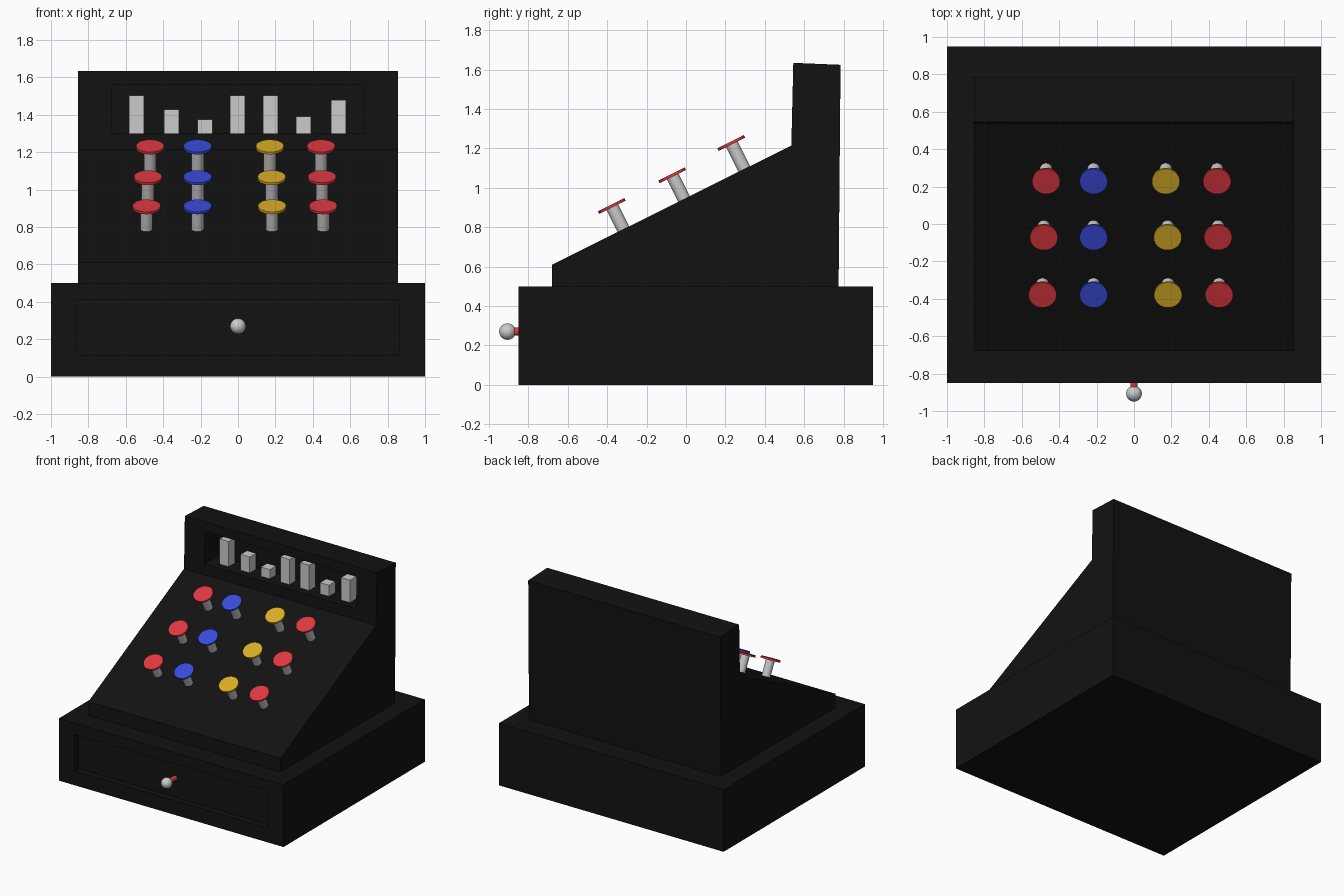
import bpy, bmesh, math
from mathutils import Vector

if "Cube" in bpy.data.objects:
    bpy.data.objects.remove(bpy.data.objects["Cube"])


def material(name, rgb):
    m = bpy.data.materials.new(name)
    m.diffuse_color = (*rgb, 1)
    m.use_nodes = True
    m.node_tree.nodes["Principled BSDF"].inputs["Base Color"].default_value = m.diffuse_color
    return m


BLACK = material("black", (0.006, 0.006, 0.006))
RED = material("red", (0.72, 0.04, 0.05))
BLUE = material("blue", (0.04, 0.07, 0.70))
YELLOW = material("yellow", (0.70, 0.42, 0.02))


def finish(name, bm, mat=None):
    bmesh.ops.recalc_face_normals(bm, faces=bm.faces)
    me = bpy.data.meshes.new(name)
    bm.to_mesh(me)
    bm.free()
    ob = bpy.data.objects.new(name, me)
    bpy.context.collection.objects.link(ob)
    if mat:
        me.materials.append(mat)
    return ob


def prism(name, profile, x0, x1, mat=None):
    """Extrude a closed (y, z) profile from x0 to x1."""
    bm = bmesh.new()
    face = bm.faces.new([bm.verts.new((x0, y, z)) for y, z in profile])
    ext = bmesh.ops.extrude_face_region(bm, geom=[face])["geom"]
    bmesh.ops.translate(bm, vec=(x1 - x0, 0, 0),
                        verts=[g for g in ext if isinstance(g, bmesh.types.BMVert)])
    return finish(name, bm, mat)


def box(name, x, y, z, mat=None):
    return prism(name, [(y[0], z[0]), (y[1], z[0]), (y[1], z[1]), (y[0], z[1])], *x, mat)


def smooth(ob):
    bpy.ops.object.select_all(action='DESELECT')
    ob.select_set(True)
    bpy.context.view_layer.objects.active = ob
    bpy.ops.object.shade_smooth_by_angle(angle=math.radians(35))


def rod(name, start, end, radius, mat=None):
    start, end = Vector(start), Vector(end)
    axis = end - start
    bm = bmesh.new()
    bmesh.ops.create_cone(bm, cap_ends=True, segments=32, radius1=radius,
                          radius2=radius, depth=axis.length)
    ob = finish(name, bm, mat)
    ob.location = (start + end) / 2
    ob.rotation_euler = Vector((0, 0, 1)).rotation_difference(axis).to_euler()
    smooth(ob)
    return ob


def carve(ob, cutter):
    """Cut a recess, then discard the cutter."""
    mod = ob.modifiers.new("recess", 'BOOLEAN')
    mod.operation = 'DIFFERENCE'
    mod.object = cutter
    cutter.hide_render = True
    bpy.context.view_layer.objects.active = ob
    bpy.ops.object.modifier_apply(modifier=mod.name)
    bpy.data.objects.remove(cutter)


# base with recessed drawer front
base = box("base", (-1, 1), (-0.85, 0.95), (0, 0.5), BLACK)
carve(base, box("drawer_cutter", (-0.86, 0.86), (-1, -0.80), (0.115, 0.41), BLACK))

# sloped body with display window
body = prism("body", [(-0.68, 0.49), (-0.68, 0.61), (0.535, 1.215), (0.545, 1.635),
                      (0.785, 1.625), (0.775, 0.49)], -0.855, 0.855, BLACK)
carve(body, box("window_cutter", (-0.675, 0.675), (0.4, 0.71), (1.3, 1.56), BLACK))

# drawer knob
rod("drawer_knob_stem", (0, -0.79, 0.27), (0, -0.9, 0.27), 0.02, RED)
bm = bmesh.new()
bmesh.ops.create_uvsphere(bm, u_segments=32, v_segments=16, radius=0.042)
knob = finish("drawer_knob", bm)
knob.location = (0, -0.907, 0.27)
smooth(knob)

# display bars
bars = [(-0.543, 1.503), (-0.356, 1.428), (-0.177, 1.374), (-0.002, 1.503),
        (0.174, 1.503), (0.35, 1.39), (0.537, 1.48)]
for i, (x, top) in enumerate(bars):
    box(f"display_bar_{i + 1}", (x - 0.04, x + 0.04), (0.60, 0.68), (1.298, top))

# keys, standing square to the slope
normal = Vector((0, -0.605, 1.215)).normalized()
rows = [(0.23, 1.228, (-0.47, -0.216, 0.17, 0.444)),
        (-0.07, 1.064, (-0.482, -0.216, 0.18, 0.449)),
        (-0.377, 0.908, (-0.489, -0.216, 0.182, 0.455))]
for r, (y, z, xs) in enumerate(rows):
    for c, (x, mat) in enumerate(zip(xs, (RED, BLUE, YELLOW, RED))):
        cap = Vector((x, y, z))
        rod(f"key_stem_{r + 1}_{c + 1}", cap - normal * 0.17, cap, 0.033)
        rod(f"key_cap_{r + 1}_{c + 1}", cap - normal * 0.007, cap + normal * 0.007, 0.075, mat)
